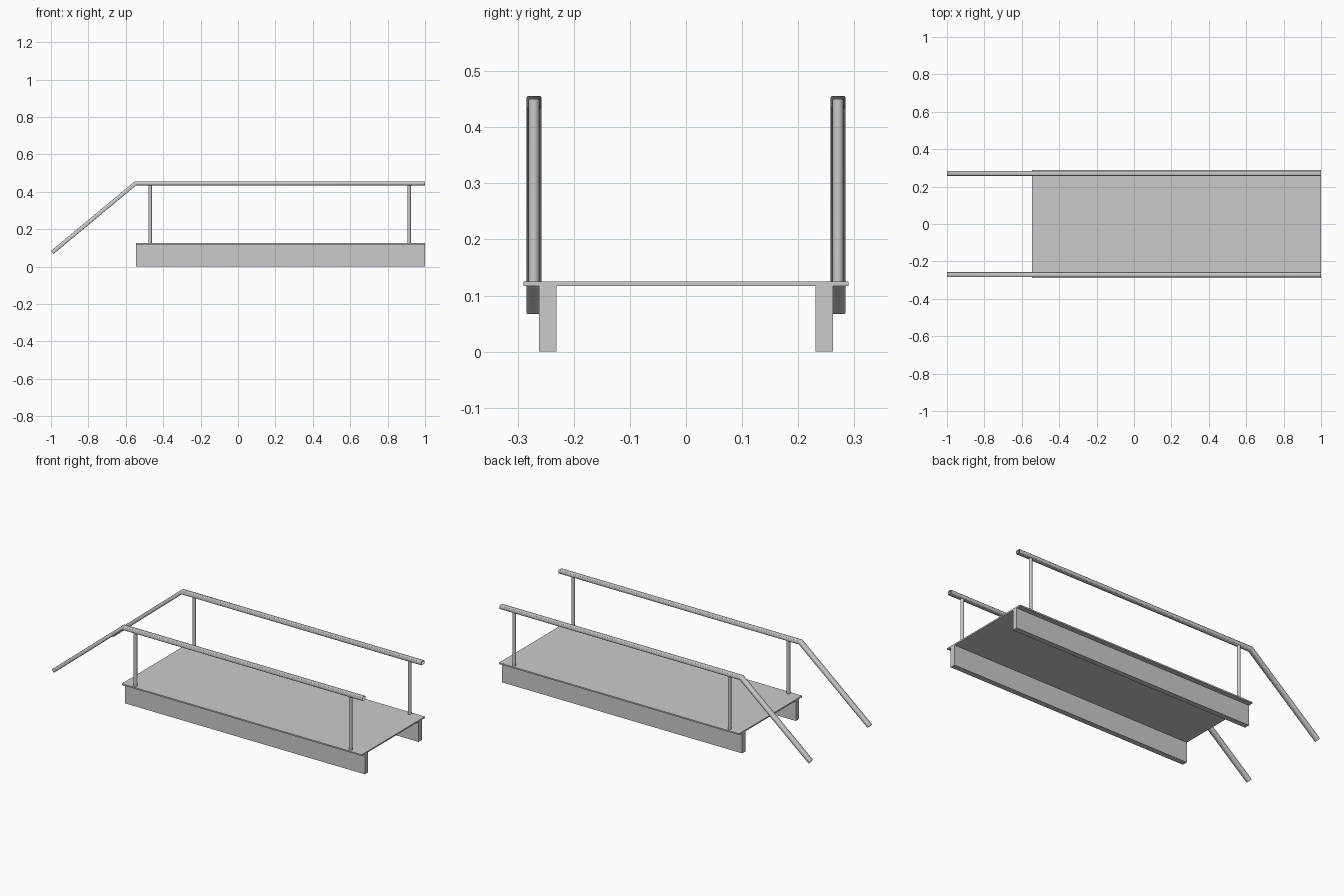
import bpy, bmesh, math
from mathutils import Vector

if "Cube" in bpy.data.objects:
    bpy.data.objects.remove(bpy.data.objects["Cube"])


def finish(name, bm, mirror=True, smooth=False):
    bmesh.ops.recalc_face_normals(bm, faces=bm.faces)
    mesh = bpy.data.meshes.new(name)
    bm.to_mesh(mesh)
    bm.free()
    ob = bpy.data.objects.new(name, mesh)
    bpy.context.collection.objects.link(ob)
    if smooth:
        bpy.context.view_layer.objects.active = ob
        ob.select_set(True)
        bpy.ops.object.shade_smooth_by_angle(angle=math.radians(50))
        ob.select_set(False)
    if mirror:
        m = ob.modifiers.new("mirror", 'MIRROR')
        m.use_axis = (False, True, False)
        m.use_mirror_merge = False
    return ob


def box(name, x0, x1, y0, y1, z0, z1, mirror=True):
    bm = bmesh.new()
    bmesh.ops.create_cube(bm, size=1)
    for v in bm.verts:
        v.co = ((x0 + x1) / 2 + v.co.x * (x1 - x0),
                (y0 + y1) / 2 + v.co.y * (y1 - y0),
                (z0 + z1) / 2 + v.co.z * (z1 - z0))
    return finish(name, bm, mirror)


# Deck and the two side beams
box("deck", -0.545, 1, -0.29, 0.29, 0.117, 0.125, mirror=False)
box("side_beam", -0.545, 1, -0.262, -0.231, 0, 0.117)

# Posts, one pair at each end
RAIL_Y = -0.271
for name, x in (("front_post", -0.47), ("rear_post", 0.915)):
    bm = bmesh.new()
    bmesh.ops.create_cone(bm, cap_ends=True, segments=16, radius1=0.0095,
                          radius2=0.0095, depth=0.328)
    bmesh.ops.translate(bm, vec=(x, RAIL_Y, 0.286), verts=bm.verts)
    finish(name, bm, smooth=True)

# Handrail: open-ended boxy tube swept along a bent path with a mitred joint
path = [Vector((1, 0.445)), Vector((-0.548, 0.445)), Vector((-0.993, 0.0755))]
W, H, C = 0.0135, 0.0105, 0.002
profile = [(-W + C, -H), (W - C, -H), (W, -H + C), (W, H - C),
           (W - C, H), (-W + C, H), (-W, H - C), (-W, -H + C)]
n1, n2 = (Vector((d.y, -d.x)).normalized()
          for d in (path[1] - path[0], path[2] - path[1]))
mid = (n1 + n2).normalized()
normals = [n1, mid / mid.dot(n1), n2]
bm = bmesh.new()
rings = []
for p, n in zip(path, normals):
    rings.append([bm.verts.new((p.x + n.x * b, RAIL_Y + a, p.y + n.y * b))
                  for a, b in profile])
for r, s in zip(rings, rings[1:]):
    for i in range(len(r)):
        j = (i + 1) % len(r)
        bm.faces.new((r[i], r[j], s[j], s[i]))
finish("handrail", bm, smooth=True)
